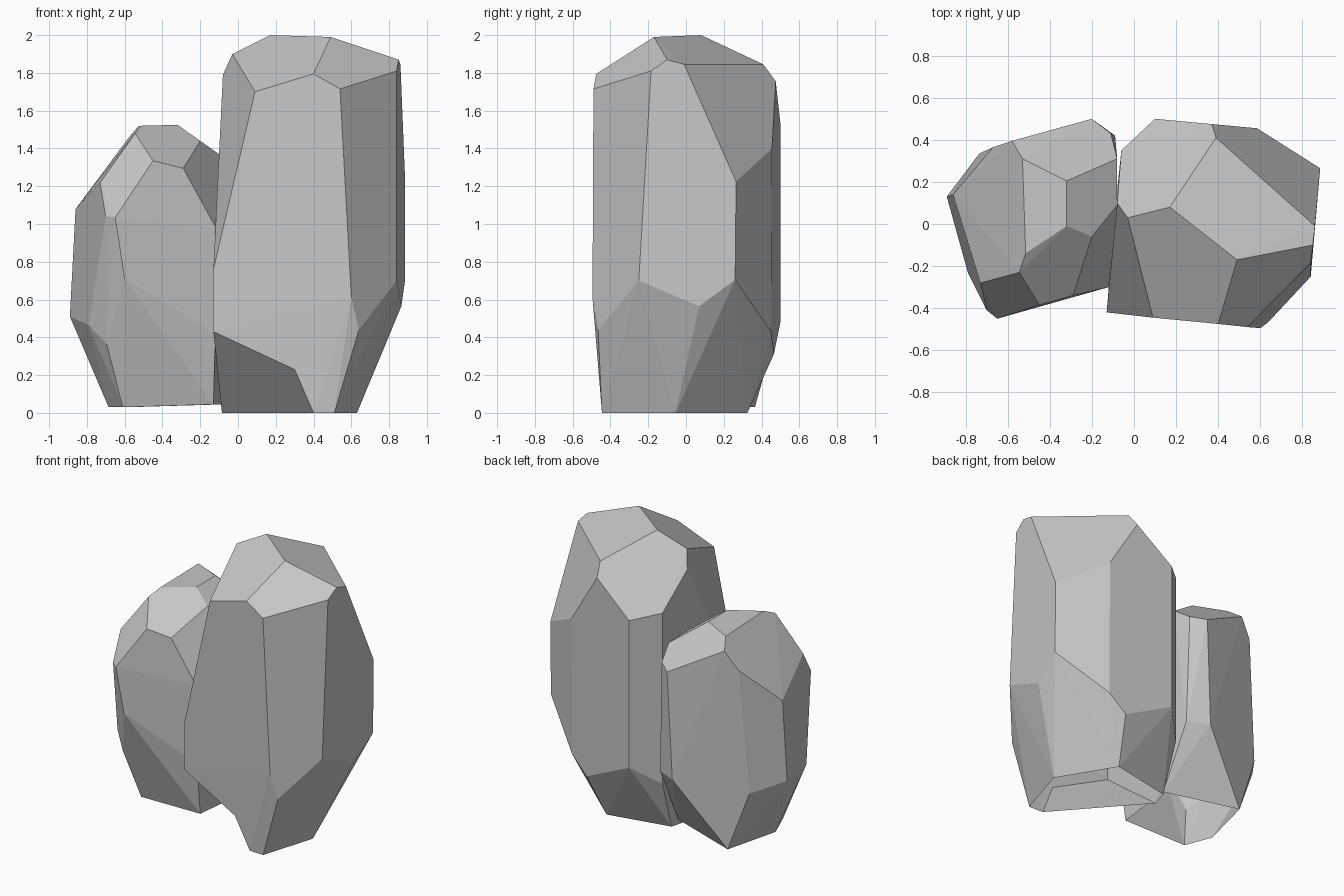
import bpy
import bmesh
from math import radians
from mathutils import Vector

cube = bpy.data.objects.get("Cube")
if cube:
    bpy.data.objects.remove(cube, do_unlink=True)

# Single stone colour
stone = bpy.data.materials.new("grey_stone")
stone.use_nodes = True
grey = (0.57, 0.57, 0.57, 1)
stone.diffuse_color = grey
stone.node_tree.nodes["Principled BSDF"].inputs["Base Color"].default_value = grey


def chip_edge(bm, start, end, chip):
    """Split the edge between two corners and move its middle to the chip point."""
    ends = [min(bm.verts, key=lambda v: (v.co - Vector(p)).length) for p in (start, end)]
    edge = bm.edges.get(ends)
    if edge:
        split = bmesh.ops.subdivide_edges(bm, edges=[edge], cuts=1)
        for v in split["geom_inner"]:
            if isinstance(v, bmesh.types.BMVert):
                v.co = chip


def make_rock(name, *levels, chip=None):
    """Wrap a faceted rock, open below, around corner points given level by level."""
    bm = bmesh.new()
    for level in levels:
        for corner in level:
            bm.verts.new(corner)
    hull = bmesh.ops.convex_hull(bm, input=bm.verts[:])
    loose = {v for v in hull["geom_interior"] + hull["geom_unused"]
             if isinstance(v, bmesh.types.BMVert)}
    bmesh.ops.delete(bm, geom=list(loose), context="VERTS")
    bmesh.ops.recalc_face_normals(bm, faces=bm.faces[:])
    if chip:
        chip_edge(bm, *chip)
    # Open underside
    under = [f for f in bm.faces if max(v.co.z for v in f.verts) < 0.06]
    bmesh.ops.delete(bm, geom=under, context="FACES")
    # Merge nearly level triangles into broad facets
    bmesh.ops.dissolve_limit(bm, angle_limit=radians(2),
                             verts=bm.verts[:], edges=bm.edges[:])
    mesh = bpy.data.meshes.new(name)
    bm.to_mesh(mesh)
    bm.free()
    mesh.materials.append(stone)
    rock = bpy.data.objects.new(name, mesh)
    bpy.context.scene.collection.objects.link(rock)
    return rock


# Tall rock: foot, lower bevel, shoulder, crown, with a chipped front corner
front_corner, front_toe = (-.13, -.42, .43), (.4, -.44, 0)
tall_foot = [(.63, -.055, 0), (.4, .325, 0), (-.05, .235, 0),
             (-.085, .115, 0), front_toe, (.51, -.445, 0)]
tall_bevel = [front_corner, (-.13, -.42, .76),
              (.6, -.495, .61), (.64, -.465, .44), (.84, -.25, .7),
              (.865, .07, .565), (.885, .26, .705), (.585, .45, .43),
              (.46, .465, .31), (.1, .5, .48), (-.06, .35, .35)]
tall_shoulder = [(.885, .265, 1.225), (.585, .455, 1.4), (.1, .5, 1.53),
                 (-.06, .35, 1.57), (-.08, .1, 1.79), (.09, -.445, 1.7),
                 (.4, -.475, 1.795), (.54, -.49, 1.715), (.84, -.185, 1.81)]
tall_crown = [(.17, .08, 2), (.49, -.17, 1.99), (-.03, .03, 1.9),
              (.85, -.1, 1.87), (.86, -.01, 1.845), (.39, .41, 1.845),
              (.37, .475, 1.755)]
make_rock("tall_rock", tall_foot, tall_bevel, tall_shoulder, tall_crown,
          chip=(front_corner, front_toe, (.3, -.462, .23)))

# Short rock leaning against it
short_foot = [(-.685, -.03, .03), (-.61, -.22, .03), (-.13, -.24, .045),
              (-.585, .365, .03), (-.08, .2, .045)]
short_bevel = [(-.89, .13, .51), (-.79, -.23, .465), (-.695, -.305, .365),
               (-.6, -.43, .71), (-.12, -.29, .42), (-.735, .335, .455),
               (-.235, .49, .48), (-.09, .42, .48)]
short_shoulder = [(-.86, .14, 1.08), (-.73, -.28, 1.22), (-.7, -.41, 1.04),
                  (-.65, -.45, 1.035), (-.12, -.3, .985), (-.67, .365, 1.33),
                  (-.2, .5, 1.245), (-.11, .43, 1.265), (-.08, .31, 1.35)]
short_crown = [(-.53, .31, 1.515), (-.515, -.14, 1.52), (-.32, -.01, 1.525),
               (-.32, .205, 1.525), (-.2, -.06, 1.44), (-.08, .09, 1.355),
               (-.545, -.23, 1.48), (-.45, -.385, 1.335),
               (-.29, -.34, 1.295), (-.58, .395, 1.455)]
make_rock("short_rock", short_foot, short_bevel, short_shoulder, short_crown)
